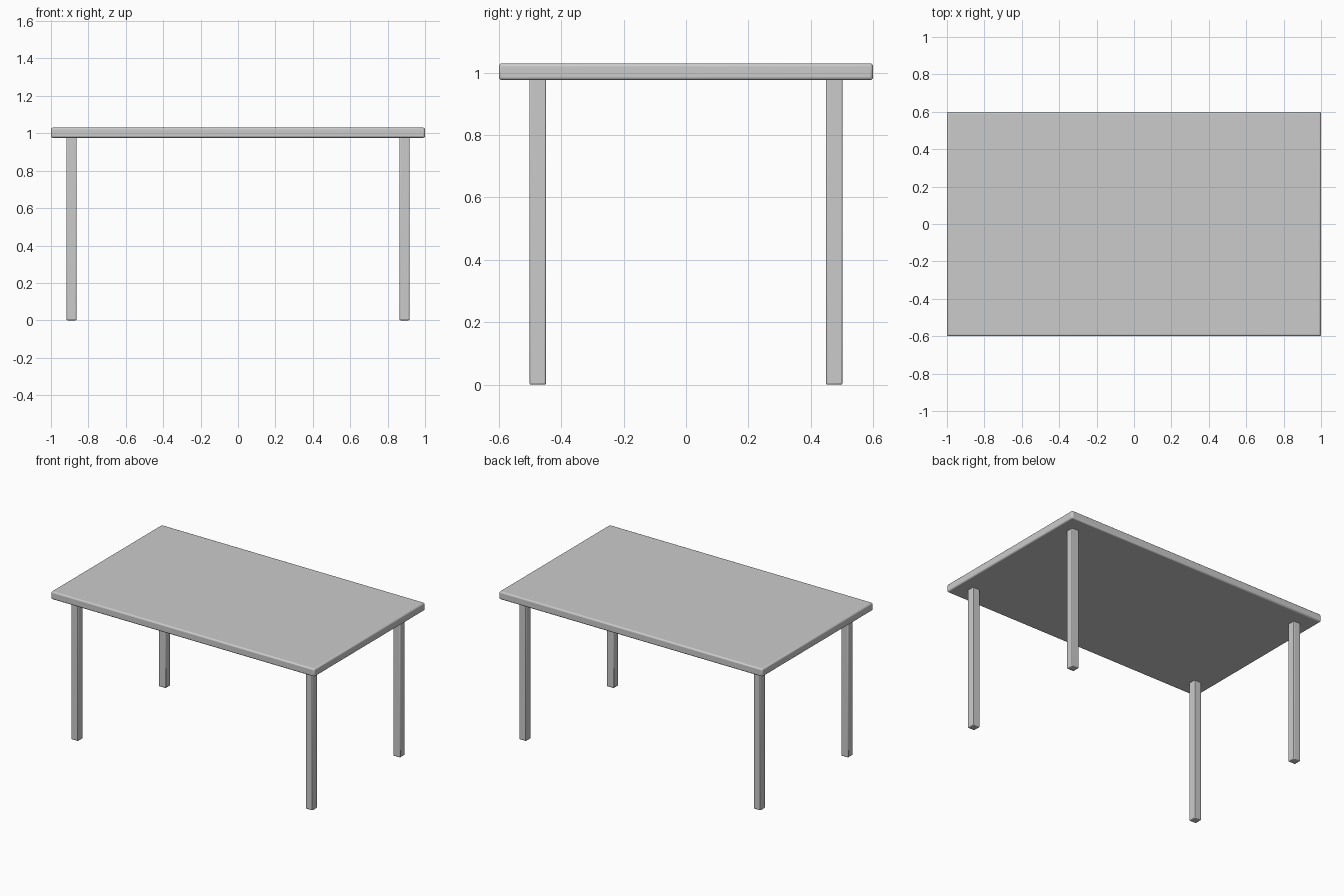
import bpy

if "Cube" in bpy.data.objects:
    bpy.data.objects.remove(bpy.data.objects["Cube"])


def rounded_box(name, size, center, radius, segments):
    bpy.ops.mesh.primitive_cube_add(size=1, location=center)
    ob = bpy.context.object
    ob.name = name
    ob.scale = size
    bpy.ops.object.transform_apply(location=False, rotation=False, scale=True)
    bev = ob.modifiers.new("soft_edges", "BEVEL")
    bev.width = radius
    bev.segments = segments
    bpy.ops.object.shade_smooth_by_angle()
    return ob


TOP_Z, UNDER_Z = 1.03, 0.976
LEG = 0.053

# Table top slab
rounded_box("table_top", (2.0, 1.2, TOP_Z - UNDER_Z),
            (0, 0, (TOP_Z + UNDER_Z) / 2), 0.01, 3)

# Four square legs, let slightly into the slab
leg_h = UNDER_Z + 0.008
for side, sx in (("left", -1), ("right", 1)):
    for end, sy in (("front", -1), ("back", 1)):
        rounded_box(f"{end}_{side}_leg", (LEG, LEG, leg_h),
                    (sx * 0.89, sy * 0.475, leg_h / 2), 0.005, 2)
